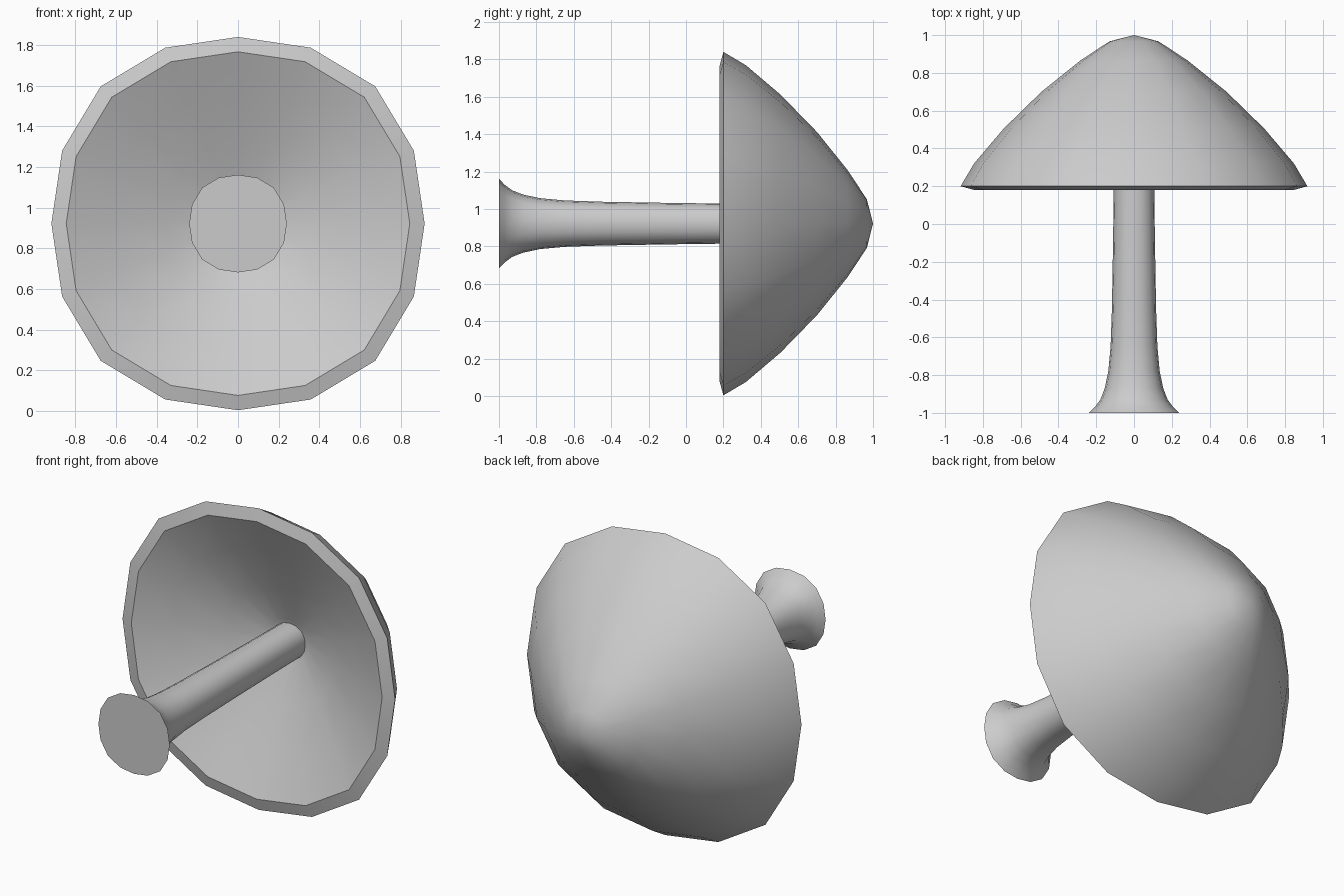
import bpy, bmesh, math

if "Cube" in bpy.data.objects:
    bpy.data.objects.remove(bpy.data.objects["Cube"])

SIDES = 16
AXIS_Z = 0.922   # height of the mushroom's axis, which runs along y

grey = bpy.data.materials.new("plain grey")
grey.diffuse_color = (0.6, 0.6, 0.6, 1)
grey.use_nodes = True
grey.node_tree.nodes["Principled BSDF"].inputs["Base Color"].default_value = grey.diffuse_color


def lathe(name, profile):
    """Spin (y, radius) points round the y axis, slightly squared like a subdivided box."""
    bm = bmesh.new()
    rings = []
    for y, r in profile:
        if r == 0:
            rings.append([bm.verts.new((0, y, AXIS_Z))])
            continue
        ring = []
        for i in range(SIDES):
            a = 2 * math.pi * i / SIDES
            k = r * (1.02 - 0.02 * math.cos(4 * a))
            ring.append(bm.verts.new((k * math.cos(a), y, AXIS_Z + k * math.sin(a))))
        rings.append(ring)
    for p, q in zip(rings, rings[1:]):
        for i in range(SIDES):
            j = (i + 1) % SIDES
            if len(p) == 1:
                bm.faces.new((p[0], q[i], q[j]))
            elif len(q) == 1:
                bm.faces.new((p[i], q[0], p[j]))
            else:
                bm.faces.new((p[i], q[i], q[j], p[j]))
    # close open ends
    for ring in (rings[0], rings[-1]):
        if len(ring) > 1:
            bm.faces.new(ring)
    bmesh.ops.recalc_face_normals(bm, faces=bm.faces)
    mesh = bpy.data.meshes.new(name)
    bm.to_mesh(mesh)
    bm.free()
    mesh.materials.append(grey)
    obj = bpy.data.objects.new(name, mesh)
    bpy.context.collection.objects.link(obj)
    bpy.ops.object.select_all(action='DESELECT')
    obj.select_set(True)
    bpy.context.view_layer.objects.active = obj
    bpy.ops.object.shade_smooth_by_angle(angle=math.radians(32))
    return obj


# Cap: domed outside, narrow slanted rim, hollow conical underside
lathe("mushroom_cap", [
    (1.0, 0), (0.967, 0.13), (0.865, 0.285), (0.70, 0.49), (0.505, 0.69),
    (0.32, 0.847), (0.20, 0.918), (0.18, 0.845),
    (0.285, 0.62), (0.40, 0.36), (0.49, 0.13), (0.53, 0)])

# Stem: slim shaft flaring out at the foot
lathe("mushroom_stem", [
    (-1.0, 0.24), (-0.97, 0.208), (-0.93, 0.178), (-0.87, 0.155), (-0.78, 0.136),
    (-0.65, 0.124), (-0.45, 0.117), (-0.1, 0.111), (0.2, 0.107), (0.52, 0.104)])
